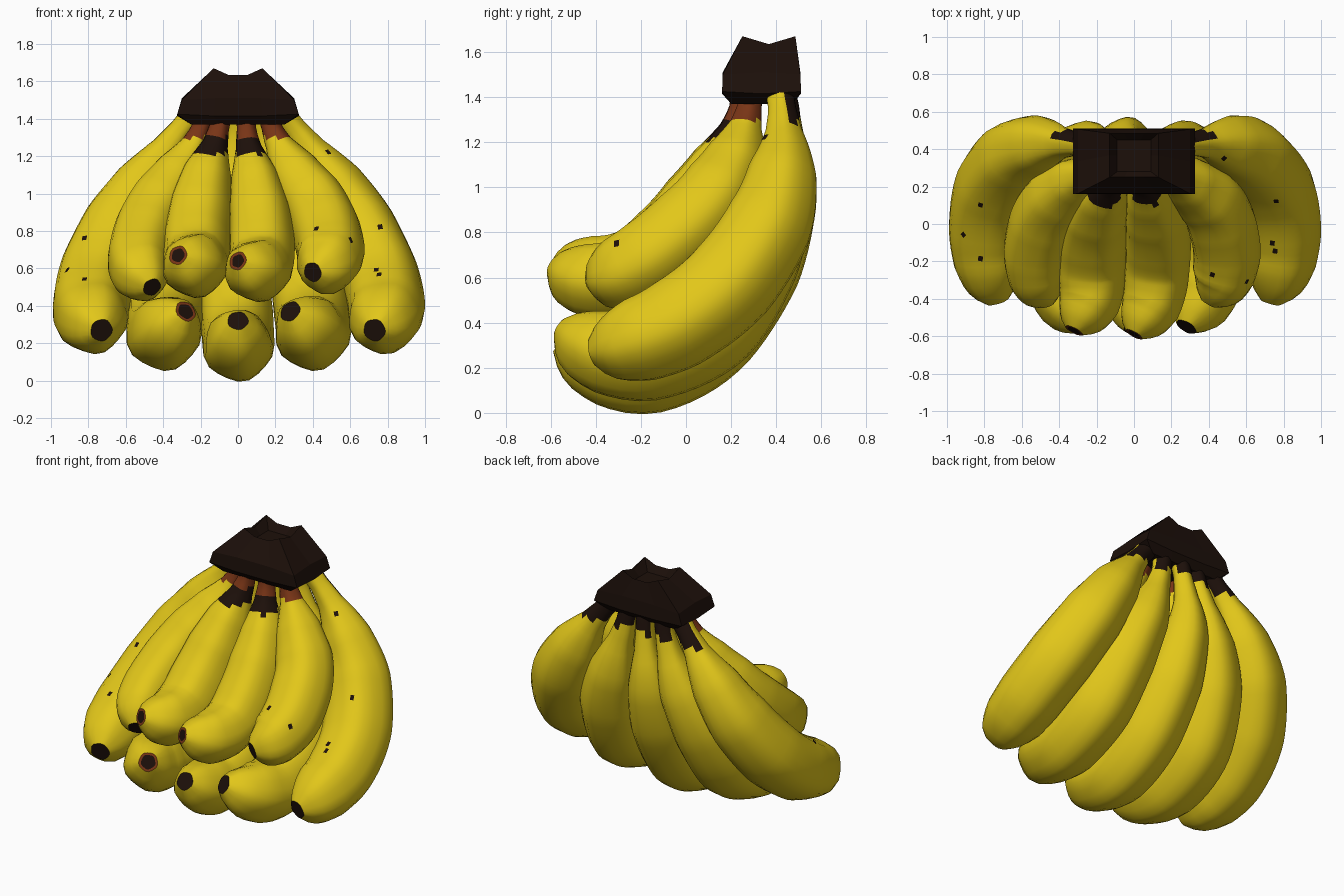
import bpy, bmesh, math
from mathutils import Vector

if "Cube" in bpy.data.objects:
    bpy.data.objects.remove(bpy.data.objects["Cube"])


def material(name, rgb):
    m = bpy.data.materials.new(name)
    m.diffuse_color = (*rgb, 1)
    m.use_nodes = True
    m.node_tree.nodes["Principled BSDF"].inputs["Base Color"].default_value = m.diffuse_color
    return m


YELLOW = material("yellow_peel", (0.76, 0.57, 0.01))
BROWN = material("red_brown", (0.19, 0.035, 0.008))
DARK = material("dark_brown", (0.012, 0.005, 0.003))
SIDES, RINGS = 20, 40
# thickness along the fruit: (fraction of length, fraction of full radius)
PROFILE = [(0, .30), (.08, .30), (.15, .40), (.27, .74), (.42, .95), (.6, 1.02),
           (.78, 1), (.88, .92), (.94, .75), (.975, .53), (1, .29)]


def thickness(t):
    for (a, p), (b, q) in zip(PROFILE, PROFILE[1:]):
        if t <= b:
            return p + (q - p) * (t - a) / (b - a)
    return PROFILE[-1][1]


def smooth_path(points):
    """Catmull-Rom curve through the points, resampled evenly."""
    p = [Vector(q) for q in points]
    p = [2 * p[0] - p[1]] + p + [2 * p[-1] - p[-2]]
    fine = []
    for a, b, c, d in zip(p, p[1:], p[2:], p[3:]):
        for k in range(24):
            t = k / 24
            fine.append(0.5 * (2 * b + (c - a) * t + (2 * a - 5 * b + 4 * c - d) * t * t
                               + (3 * b - a - 3 * c + d) * t ** 3))
    fine.append(p[-2])
    dist = [0]
    for a, b in zip(fine, fine[1:]):
        dist.append(dist[-1] + (b - a).length)
    out, j = [], 0
    for i in range(RINGS + 1):
        s = dist[-1] * i / RINGS
        while j < len(fine) - 2 and dist[j + 1] < s:
            j += 1
        out.append(fine[j].lerp(fine[j + 1], (s - dist[j]) / (dist[j + 1] - dist[j])))
    return out


def banana(name, points, radius, neck, flip=False, brown_rim=False):
    """neck: 'back' dark behind, 'dark' dark band in front, 'brown' brown only."""
    if flip:
        points = [(-x, y, z) for x, y, z in points]
    path = smooth_path(points)
    bm = bmesh.new()
    rings = []
    for i, c in enumerate(path):
        tan = (path[min(i + 1, RINGS)] - path[max(i - 1, 0)]).normalized()
        u = (Vector((1, 0, 0)) - tan * tan.x).normalized()
        v = tan.cross(u)
        r = radius * thickness(i / RINGS)
        ring = []
        for k in range(SIDES):
            a = 2 * math.pi * k / SIDES
            rr = r * (1 + 0.035 * math.cos(5 * a + 0.6))
            ring.append(bm.verts.new(c + u * rr * math.cos(a) + v * rr * math.sin(a)))
        rings.append(ring)
    for i, (a, b) in enumerate(zip(rings, rings[1:])):
        for k in range(SIDES):
            n = (k + 1) % SIDES
            f = bm.faces.new((a[k], a[n], b[n], b[k]))
            f.smooth = True
            mid = f.calc_center_median()
            lean = mid.y - (path[i].y + path[i + 1].y) / 2
            if neck == 'back':
                if mid.z > 1.29 and lean > .01:
                    f.material_index = 2
            elif mid.z > 1.3:
                f.material_index = 1
            elif neck == 'dark' and mid.z > 1.21 and lean < .025:
                f.material_index = 2
    # blunt dark blossom end, some with a brown rim
    tip = bm.faces.new(rings[-1])
    bm.faces.new(rings[0][::-1]).material_index = 2
    bmesh.ops.recalc_face_normals(bm, faces=bm.faces)
    if brown_rim:
        rim = bmesh.ops.inset_individual(bm, faces=[tip], thickness=.014)
        for f in rim["faces"]:
            f.material_index = 1
    tip.material_index = 2
    me = bpy.data.meshes.new(name)
    bm.to_mesh(me)
    bm.free()
    for m in (YELLOW, BROWN, DARK):
        me.materials.append(m)
    ob = bpy.data.objects.new(name, me)
    bpy.context.collection.objects.link(ob)
    return ob


# back row: two mirrored pairs and a middle fruit
outer = [(.22, .41, 1.45), (.34, .43, 1.3), (.48, .43, 1.1), (.63, .37, .85),
         (.75, .19, .58), (.79, -.04, .40), (.77, -.26, .31), (.73, -.415, .27)]
inner = [(.12, .41, 1.45), (.15, .43, 1.28), (.23, .42, 1.02), (.33, .33, .72),
         (.39, .13, .40), (.40, -.15, .26), (.37, -.38, .28), (.28, -.55, .37)]
fruit = []
for side, flip in (("right", False), ("left", True)):
    fruit.append(banana("back_outer_banana_" + side, outer, .205, 'back', flip))
    fruit.append(banana("back_inner_banana_" + side, inner, .20, 'back', flip, flip))
fruit.append(banana("back_middle_banana", [
    (0, .42, 1.45), (-.01, .45, 1.3), (-.04, .45, 1.0), (-.03, .33, .65),
    (-.01, .10, .33), (0, -.16, .19), (0, -.38, .22), (0, -.56, .32)], .19, 'back'))

# front row: four shorter fruit
fruit.append(banana("front_banana_far_left", [
    (.17, .29, 1.45), (.22, .275, 1.3), (.33, .22, 1.1), (.46, .08, .88),
    (.525, -.12, .69), (.52, -.28, .58), (.46, -.42, .50)], .17, 'brown', True))
fruit.append(banana("front_banana_left", [
    (.08, .26, 1.45), (.12, .225, 1.28), (.18, .13, 1.06), (.22, -.03, .82),
    (.23, -.22, .65), (.24, -.40, .62), (.32, -.57, .67)], .178, 'dark', True, True))
fruit.append(banana("front_banana_centre", [
    (.04, .26, 1.45), (.05, .225, 1.28), (.09, .13, 1.06), (.12, -.03, .82),
    (.12, -.22, .63), (.09, -.42, .59), (.0, -.59, .64)], .172, 'dark', False, True))
fruit.append(banana("front_banana_right", [
    (.15, .29, 1.45), (.20, .27, 1.3), (.31, .21, 1.1), (.43, .09, .91),
    (.49, -.12, .72), (.47, -.29, .62), (.40, -.42, .58)], .18, 'brown'))

# faceted cut stem: stacked rectangular loops, rough lip, hollow on top
# each loop: half width, front y, back y, height, corner rise
crown_loops = [(.25, .20, .47, 1.37, 0), (.325, .16, .51, 1.415, .01),
               (.30, .163, .507, 1.51, -.01), (.13, .25, .485, 1.635, .035),
               (.09, .28, .45, 1.59, 0)]
bm = bmesh.new()
rings = []
for w, y0, y1, z, rise in crown_loops:
    m, cy = w * .4, (y0 + y1) / 2
    corners = [(-w, y0, rise), (-m, y0, 0), (m, y0, 0), (w, y0, rise), (w, cy, 0),
               (w, y1, rise), (m, y1, 0), (-m, y1, 0), (-w, y1, rise), (-w, cy, 0)]
    rings.append([bm.verts.new((x, y, z + dz)) for x, y, dz in corners])
for a, b in zip(rings, rings[1:]):
    for k in range(10):
        n = (k + 1) % 10
        bm.faces.new((a[k], a[n], b[n], b[k]))
bm.faces.new(rings[-1])
bm.faces.new(rings[0][::-1])
bmesh.ops.recalc_face_normals(bm, faces=bm.faces)
me = bpy.data.meshes.new("crown_stem")
bm.to_mesh(me)
bm.free()
me.materials.append(DARK)
bpy.context.collection.objects.link(bpy.data.objects.new("crown_stem", me))

# small dark freckles laid on the front of the peel
bpy.context.view_layer.update()
bm = bmesh.new()
for x, z in [(-.82, .76), (-.91, .59), (-.82, .54), (.76, .82), (.74, .59),
             (.755, .565), (.42, .81), (.6, .75), (.48, 1.22)]:
    hits = [o.ray_cast(Vector((x, -3, z)), Vector((0, 1, 0))) for o in fruit]
    hits = [h for h in hits if h[0]]
    if hits:
        _, loc, n, _ = min(hits, key=lambda h: h[1].y)
        u = n.cross(Vector((0, 0, 1))).normalized()
        v = u.cross(n)
        bm.faces.new([bm.verts.new(loc + n * .004 + u * a + v * b) for a, b in
                      ((-.015, -.013), (-.010, .018), (.015, .013), (.010, -.018))])
me = bpy.data.meshes.new("peel_freckles")
bm.to_mesh(me)
bm.free()
me.materials.append(DARK)
bpy.context.collection.objects.link(bpy.data.objects.new("peel_freckles", me))
